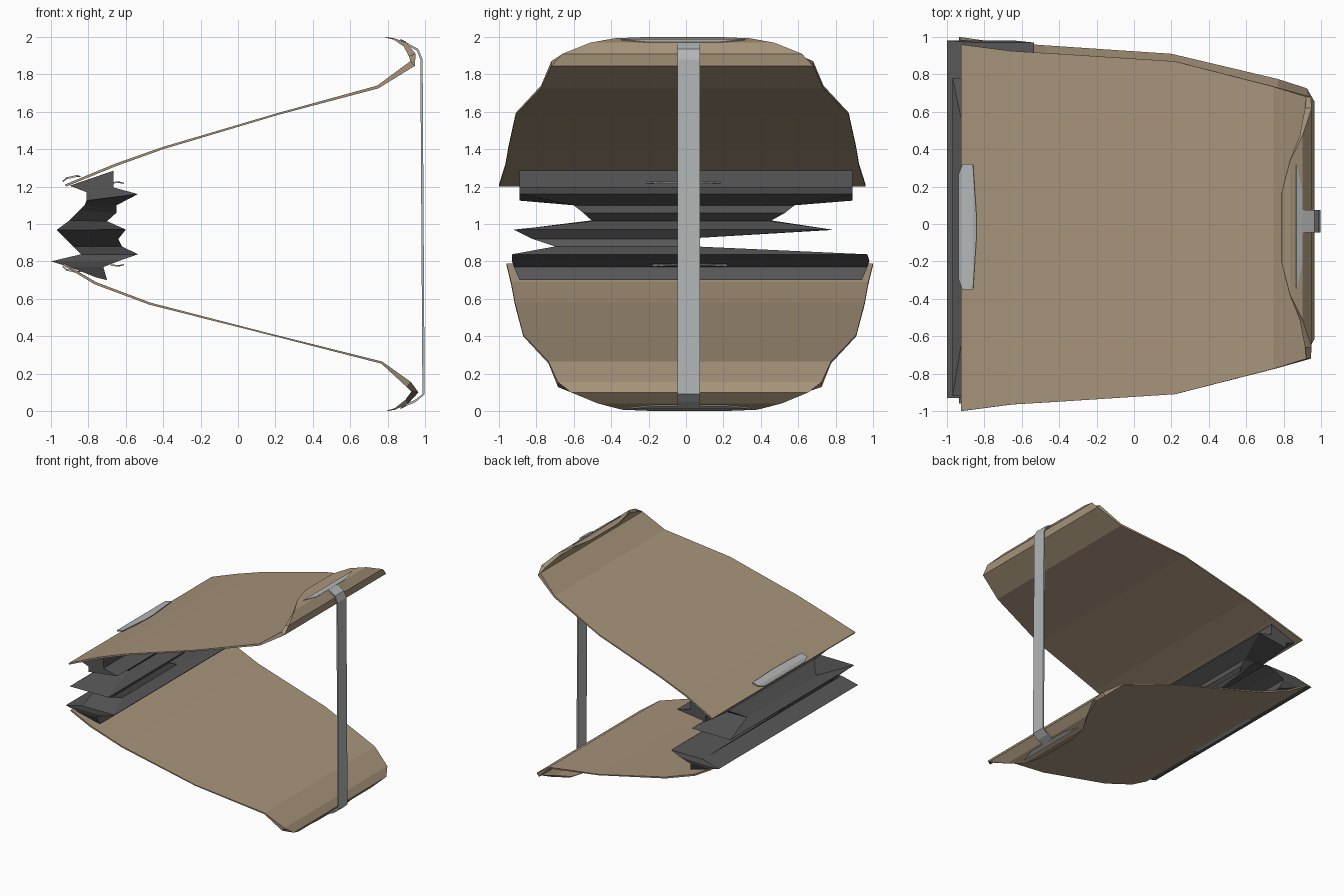
import bpy
import math


def material(name, rgb):
    m = bpy.data.materials.new(name)
    m.diffuse_color = (*rgb, 1)
    return m


TAN = material("tan shell", (0.385, 0.295, 0.195))
DARK = material("dark grey", (0.095, 0.095, 0.095))
LIGHT = material("light grey", (0.45, 0.47, 0.47))


def loft(name, rings, mat):
    """Skin a list of closed rings and cap both ends."""
    n = len(rings[0])
    verts = [p for r in rings for p in r]
    faces = [tuple(range(n)), tuple(range(len(verts) - n, len(verts)))]
    for i in range(len(rings) - 1):
        for j in range(n):
            k = (j + 1) % n
            faces.append((i * n + j, i * n + k, (i + 1) * n + k, (i + 1) * n + j))
    me = bpy.data.meshes.new(name)
    me.from_pydata(verts, [], faces)
    ob = bpy.data.objects.new(name, me)
    bpy.context.collection.objects.link(ob)
    me.materials.append(mat)
    import bmesh
    bm = bmesh.new()
    bm.from_mesh(me)
    bmesh.ops.recalc_face_normals(bm, faces=bm.faces)
    bm.to_mesh(me)
    bm.free()
    return ob


def sheet(name, stations, yc, mat, flip=False):
    """Bent sheet along stations (x, z, half width, thickness)."""
    rings = []
    for i, (x, z, w, t) in enumerate(stations):
        a = stations[max(i - 1, 0)]
        b = stations[min(i + 1, len(stations) - 1)]
        dx, dz = b[0] - a[0], b[1] - a[1]
        d = math.hypot(dx, dz)
        x2, z2 = x - dz / d * t, z + dx / d * t
        if flip:
            z, z2 = 2 - z, 2 - z2
        rings.append([(x, yc - w, z), (x, yc + w, z),
                      (x2, yc + w, z2), (x2, yc - w, z2)])
    return loft(name, rings, mat)


# upper and lower curved shells with a rolled lip
upper = [(-0.92, 1.20, 0.98, 0.012), (-0.65, 1.31, 0.945, 0.014),
         (-0.40, 1.40, 0.93, 0.012), (0.22, 1.585, 0.89, 0.01),
         (0.75, 1.725, 0.755, 0.016), (0.945, 1.845, 0.70, 0.035),
         (0.95, 1.91, 0.64, 0.038), (0.90, 1.97, 0.49, 0.025),
         (0.835, 1.993, 0.36, 0.008), (0.79, 2.0, 0.19, 0.004)]
lower = [(-0.93, 1.21, 0.98, 0.012), (-0.76, 1.31, 0.955, 0.014),
         (-0.47, 1.42, 0.935, 0.012), (0.20, 1.593, 0.89, 0.008),
         (0.77, 1.735, 0.755, 0.012), (0.925, 1.845, 0.705, 0.035),
         (0.965, 1.90, 0.635, 0.038), (0.91, 1.96, 0.49, 0.025),
         (0.84, 1.993, 0.36, 0.008), (0.80, 2.0, 0.19, 0.004)]
sheet("upper_shell", upper, -0.02, TAN)
sheet("lower_shell", lower, 0.02, TAN, flip=True)

# folded bellows: rings of left x, z, right x, z, y min, y max
folds = [(-0.76, 0.715, -0.70, 0.70, -0.89, 0.94),
         (-0.90, 0.77, -0.72, 0.77, -0.92, 0.97),
         (-1.00, 0.80, -0.63, 0.805, -0.93, 0.98),
         (-0.84, 0.838, -0.535, 0.838, -0.93, 0.97),
         (-0.88, 0.88, -0.62, 0.88, -0.70, 0.05),
         (-0.93, 0.93, -0.64, 0.92, -0.82, -0.03),
         (-0.97, 0.968, -0.60, 0.97, -0.92, 0.78),
         (-0.90, 1.02, -0.70, 1.015, -0.50, 0.45),
         (-0.85, 1.07, -0.65, 1.06, -0.55, 0.53),
         (-0.82, 1.10, -0.65, 1.10, -0.60, 0.58),
         (-0.81, 1.125, -0.535, 1.16, -0.89, 0.89),
         (-0.81, 1.17, -0.665, 1.195, -0.89, 0.89),
         (-0.90, 1.205, -0.665, 1.285, -0.89, 0.89)]
loft("bellows", [[(a, y0, za), (b, y0, zb), (b, y1, zb), (a, y1, za)]
                 for a, za, b, zb, y0, y1 in folds], DARK)

# strap joining the two lips
path = [(0.88, 0.018), (0.95, 0.048), (0.998, 0.09),
        (0.987, 1.88), (0.965, 1.935), (0.88, 1.982)]
sheet("strap", [(x, z, 0.06, 0.012) for x, z in path], 0.015, LIGHT)

# thin clips on the outside and inside of each shell
for name, yc, flip in (("upper", -0.015, False), ("lower", 0.02, True)):
    sheet(name + "_outer_clip", [(-0.935, 1.225, 0.28, 0.006), (-0.915, 1.24, 0.335, 0.01),
                                 (-0.86, 1.252, 0.335, 0.01), (-0.842, 1.25, 0.05, 0.006)],
          yc, LIGHT, flip)
    sheet(name + "_inner_clip", [(-0.68, 1.215, 0.2, 0.008), (-0.64, 1.22, 0.2, 0.008),
                                 (-0.61, 1.215, 0.1, 0.005)], yc, LIGHT, flip)
    sheet(name + "_lip_clip", [(0.90, 1.974, 0.2, 0.006), (0.87, 1.988, 0.33, 0.006)],
          yc, LIGHT, flip)
